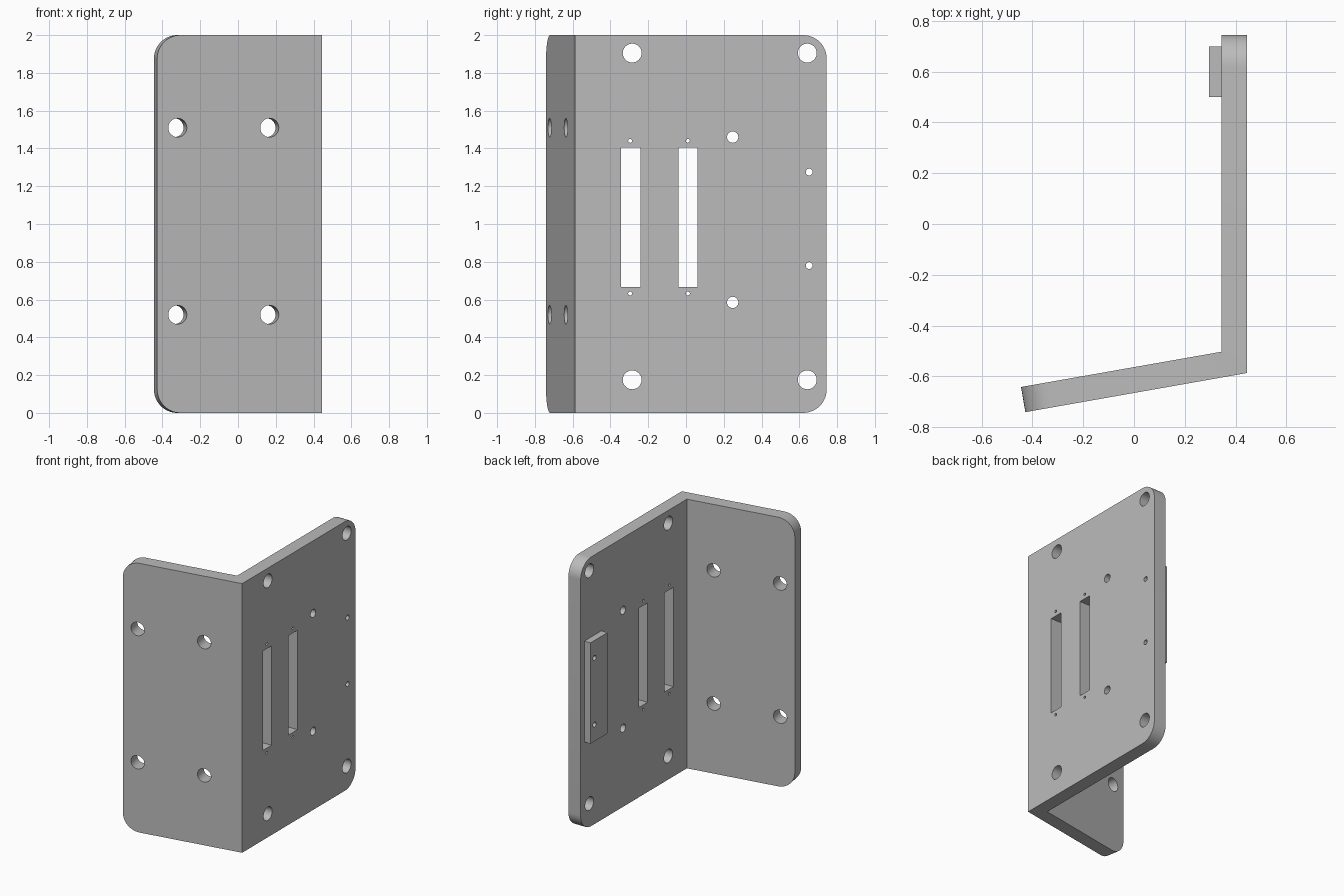
import bpy, bmesh, math
from mathutils import Vector, Matrix

cube = bpy.data.objects.get("Cube")
if cube:
    bpy.data.objects.remove(cube, do_unlink=True)

# Single plain grey finish
grey = bpy.data.materials.new("plain grey")
grey.use_nodes = True
colour = (0.5, 0.5, 0.5, 1)
grey.diffuse_color = colour
grey.node_tree.nodes["Principled BSDF"].inputs["Base Color"].default_value = colour


def make_object(name, bm):
    bmesh.ops.recalc_face_normals(bm, faces=bm.faces)
    mesh = bpy.data.meshes.new(name)
    bm.to_mesh(mesh)
    bm.free()
    mesh.materials.append(grey)
    obj = bpy.data.objects.new(name, mesh)
    bpy.context.collection.objects.link(obj)
    return obj


def add_box(bm, low, high):
    low, high = Vector(low), Vector(high)
    mat = Matrix.Translation((low + high) / 2) @ Matrix.Diagonal((*(high - low), 1))
    bmesh.ops.create_cube(bm, size=1, matrix=mat)


def add_drill(bm, centre, axis, radius, depth=0.4):
    turn = Vector(axis).to_track_quat('Z', 'Y').to_matrix().to_4x4()
    bmesh.ops.create_cone(bm, cap_ends=True, segments=32, radius1=radius, radius2=radius,
                          depth=depth, matrix=Matrix.Translation(centre) @ turn)


# Angled bracket: L profile extruded upwards, free corners rounded
HEIGHT, THICK, ROUND = 2.0, 0.1, 0.125
tilt = math.radians(10)
profile = [(0.445, -0.587), (0.445, 0.745), (0.345, 0.745),
           (0.345, -0.503), (-0.445, -0.642), (-0.428, -0.741)]
bm = bmesh.new()
base = bm.faces.new([bm.verts.new((x, y, 0)) for x, y in profile])
top = bmesh.ops.extrude_face_region(bm, geom=[base])["geom"]
bmesh.ops.translate(bm, vec=(0, 0, HEIGHT),
                    verts=[v for v in top if isinstance(v, bmesh.types.BMVert)])


def is_free_corner(edge):
    a, b = (v.co for v in edge.verts)
    level = abs(a.z - b.z) < 0.01
    return level and (a - b).length < 0.15


bmesh.ops.bevel(bm, geom=[e for e in bm.edges if is_free_corner(e)], offset=ROUND,
                offset_type='OFFSET', segments=12, profile=0.5, affect='EDGES')
bracket = make_object("angled_bracket", bm)

# Spacer block on the inner face of the side plate
bm = bmesh.new()
add_box(bm, (0.295, 0.5, 0.655), (0.345, 0.7, 1.405))
block = make_object("spacer_block", bm)

# Cutter holding every hole and slot
bm = bmesh.new()
side_holes = [  # y positions, z positions, radius
    ((-0.285, 0.642), (0.175, 1.905), 0.05),
    ((0.247,), (0.585, 1.46), 0.03),
    ((0.652,), (0.78, 1.275), 0.018),
    ((-0.296, 0.01), (0.632, 1.44), 0.01),
]
for ys, zs, radius in side_holes:
    for y in ys:
        for z in zs:
            add_drill(bm, (0.37, y, z), (1, 0, 0), radius)
for y in (-0.293, 0.01):
    add_box(bm, (0.2, y - 0.051, 0.667), (0.6, y + 0.051, 1.405))
normal = (math.sin(tilt), -math.cos(tilt), 0)
for x in (-0.32, 0.167):
    for z in (0.52, 1.51):
        y = -0.587 - (0.445 - x) * math.tan(tilt)
        add_drill(bm, (x, y, z), normal, 0.05)
cutter = make_object("hole_cutter", bm)
cutter.hide_render = True

# Cut both parts, then smooth the round surfaces
for obj in (bracket, block):
    mod = obj.modifiers.new("holes", 'BOOLEAN')
    mod.operation = 'DIFFERENCE'
    mod.solver = 'EXACT'
    mod.object = cutter
    bpy.ops.object.select_all(action='DESELECT')
    obj.select_set(True)
    bpy.context.view_layer.objects.active = obj
    bpy.ops.object.modifier_apply(modifier=mod.name)
    bpy.ops.object.shade_smooth_by_angle(angle=math.radians(30))
bpy.data.objects.remove(cutter, do_unlink=True)
